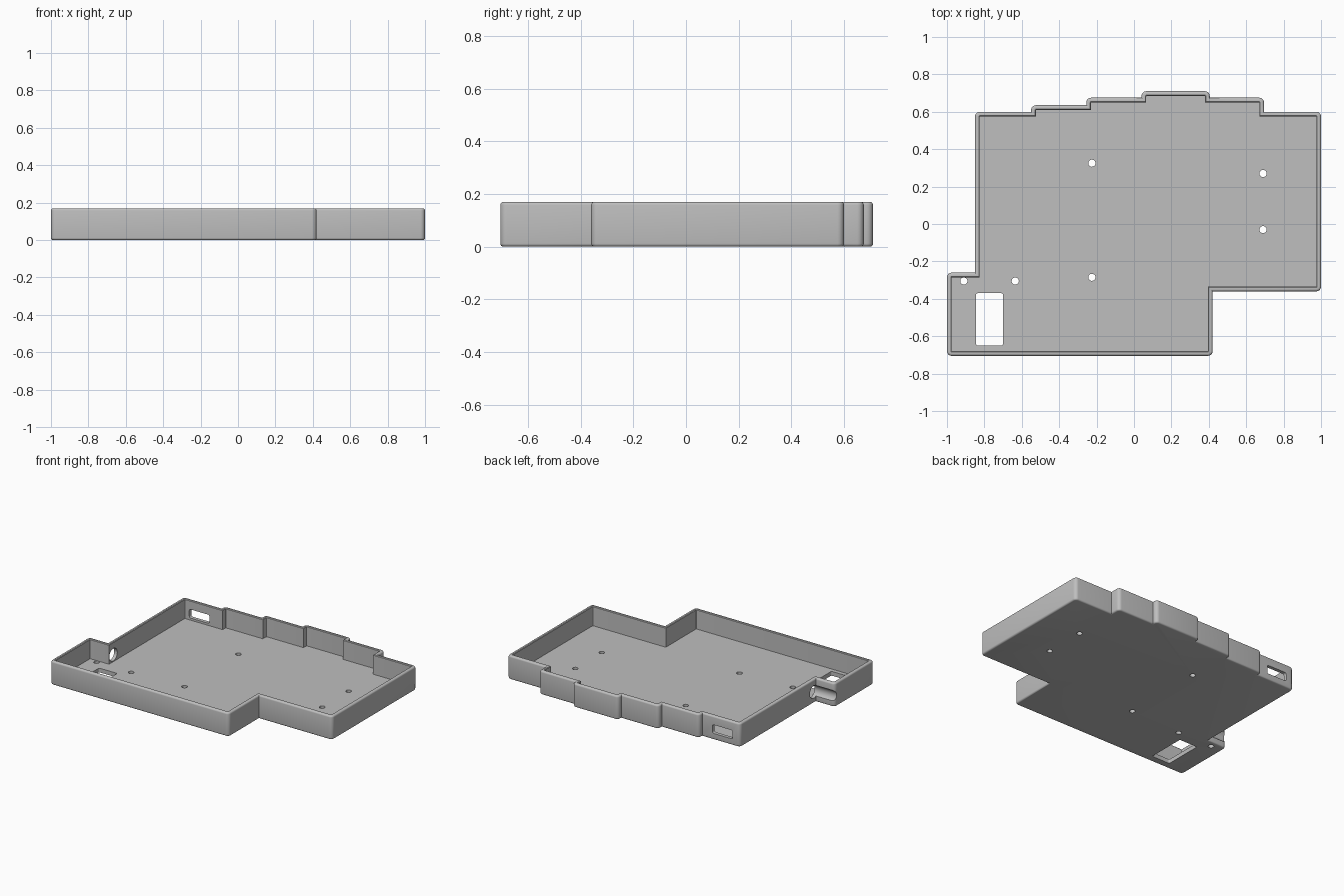
import bpy
import bmesh
import math
from mathutils import Vector, Matrix

if "Cube" in bpy.data.objects:
    bpy.data.objects.remove(bpy.data.objects["Cube"], do_unlink=True)

HEIGHT, WALL, FLOOR, CORNER = 0.17, 0.025, 0.03, 0.025

plastic = bpy.data.materials.new("grey plastic")
plastic.use_nodes = True
grey = (0.52, 0.52, 0.52, 1)
plastic.diffuse_color = grey
plastic.node_tree.nodes["Principled BSDF"].inputs["Base Color"].default_value = grey


def ring(points, inset, radius, steps=5):
    """Inset a counter-clockwise right-angled outline and round its convex corners."""
    result = []
    for i, p in enumerate(points):
        p = Vector(p)
        before = (p - Vector(points[i - 1])).normalized()
        after = (Vector(points[(i + 1) % len(points)]) - p).normalized()
        inward = Vector((-before.y, before.x)) + Vector((-after.y, after.x))
        corner = p + inward * inset
        if before.cross(after) > 0:
            r = max(radius - inset, 0.004)
            centre = corner + inward * r
            for k in range(steps + 1):
                a = math.pi / 2 * k / steps
                result.append(centre + r * (before * math.sin(a) - after * math.cos(a)))
        else:
            result.append(corner)
    return result


def loft(name, points, levels, radius):
    """Join rings given as (inset, z) and cap both ends."""
    bm = bmesh.new()
    rings = [[bm.verts.new((p.x, p.y, z)) for p in ring(points, inset, radius)]
             for inset, z in levels]
    for low, high in zip(rings, rings[1:]):
        for i in range(len(low)):
            j = (i + 1) % len(low)
            bm.faces.new((low[i], low[j], high[j], high[i]))
    bm.faces.new(rings[0][::-1])
    bm.faces.new(rings[-1])
    bmesh.ops.recalc_face_normals(bm, faces=bm.faces)
    return finish(name, bm)


def finish(name, bm):
    mesh = bpy.data.meshes.new(name)
    bm.to_mesh(mesh)
    bm.free()
    mesh.materials.append(plastic)
    obj = bpy.data.objects.new(name, mesh)
    bpy.context.collection.objects.link(obj)
    return obj


def cylinder(name, radius, length, matrix):
    bm = bmesh.new()
    bmesh.ops.create_cone(bm, cap_ends=True, segments=32, radius1=radius,
                          radius2=radius, depth=length, matrix=matrix)
    return finish(name, bm)


def rectangle(x0, y0, x1, y1):
    return [(x0, y0), (x1, y0), (x1, y1), (x0, y1)]


# Stepped tray: rounded base, outer wall, rim, inner wall and floor
outline = [(-1, -0.705), (0.42, -0.705), (0.42, -0.36), (1, -0.36), (1, 0.6),
           (0.695, 0.6), (0.695, 0.675), (0.405, 0.675), (0.405, 0.71),
           (0.04, 0.71), (0.04, 0.675), (-0.255, 0.675), (-0.255, 0.635),
           (-0.55, 0.635), (-0.55, 0.6), (-0.85, 0.6), (-0.85, -0.26), (-1, -0.26)]
ROUND = 0.012
arc = [(ROUND * (1 - math.sin(a)), ROUND * (1 - math.cos(a)))
       for a in (math.pi / 2 * k / 4 for k in range(5))]
levels = [(d, z) for d, z in arc]
levels += [(d, HEIGHT - z) for d, z in reversed(arc)]
levels += [(WALL - 0.004, HEIGHT), (WALL, HEIGHT - 0.004), (WALL, FLOOR)]
tray = loft("case_tray", outline, levels, CORNER)

# Screw holes and the floor window
cutters = []
for x, y in [(-0.225, 0.325), (-0.225, -0.285), (0.69, 0.27),
             (0.69, -0.03), (-0.635, -0.305), (-0.91, -0.305)]:
    cutters.append(cylinder("screw_hole", 0.019, 0.1, Matrix.Translation((x, y, 0.01))))
cutters.append(loft("floor_window", rectangle(-0.845, -0.65, -0.7, -0.37),
                    [(0, -0.05), (0, 0.06)], 0.01))

# Socket slot through the back wall
slot = loft("socket_slot", rectangle(-0.79, 0.045, -0.63, 0.107),
            [(0, -0.65), (0, -0.55)], 0.012)
slot.data.transform(Matrix.Rotation(math.pi / 2, 4, 'X'))
cutters.append(slot)

# Round cable channel along the side notch
cutters.append(cylinder("cable_channel", 0.045, 0.3,
                        Matrix.Translation((-0.93, -0.236, 0.08))
                        @ Matrix.Rotation(math.pi / 2, 4, 'Y')))

bpy.ops.object.select_all(action='DESELECT')
bpy.context.view_layer.objects.active = tray
tray.select_set(True)
for cutter in cutters:
    cutter.hide_render = True
    cut = tray.modifiers.new(cutter.name, 'BOOLEAN')
    cut.operation = 'DIFFERENCE'
    cut.solver = 'EXACT'
    cut.object = cutter
    bpy.ops.object.modifier_apply(modifier=cut.name)
    bpy.data.objects.remove(cutter, do_unlink=True)

bpy.ops.object.shade_smooth_by_angle(angle=math.radians(35))
